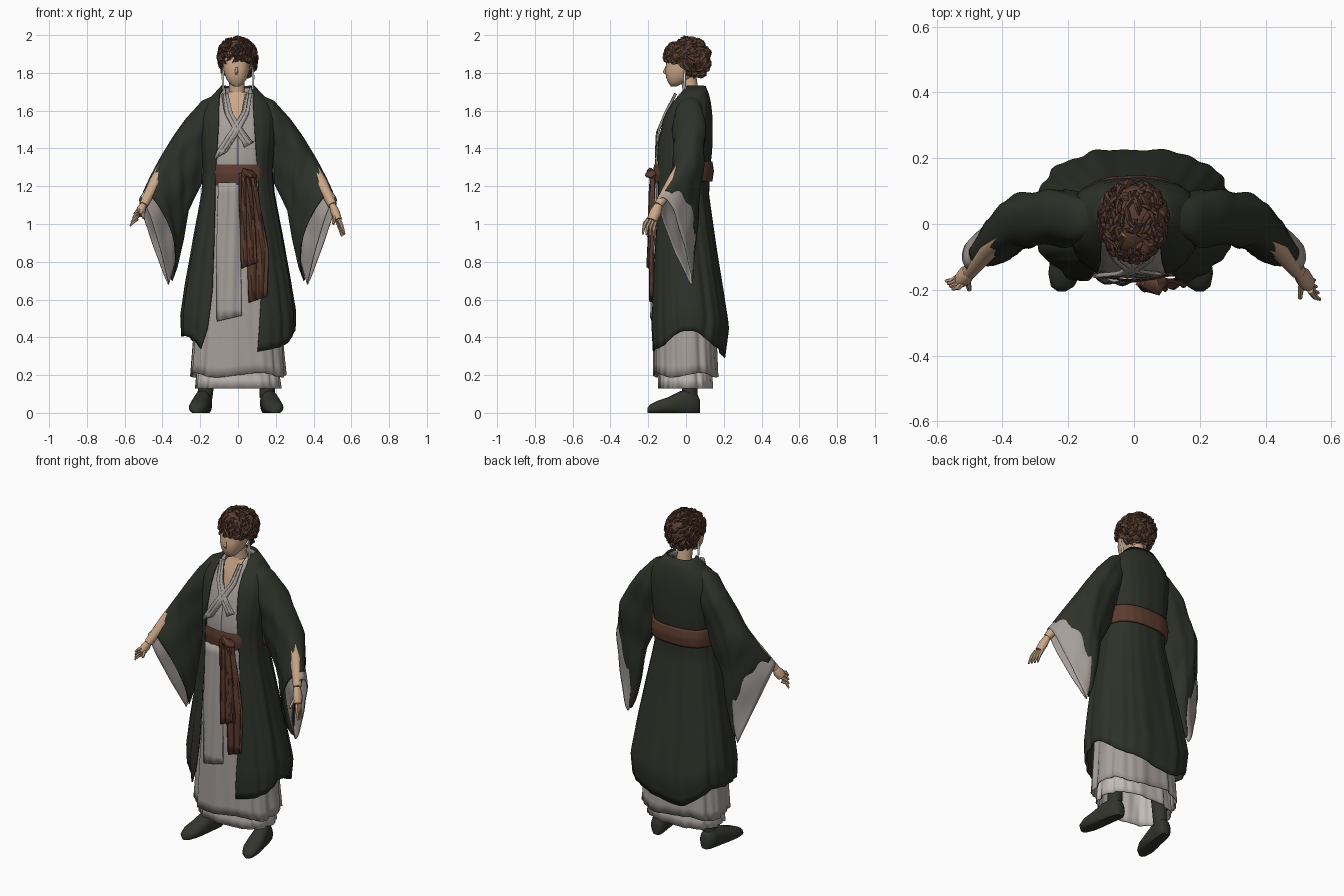
import bpy, bmesh, math, random
from math import sin, cos, pi
from mathutils import Vector

random.seed(4)
cube = bpy.data.objects.get("Cube")
if cube:
    bpy.data.objects.remove(cube, do_unlink=True)


def material(name, *rgb):
    mat = bpy.data.materials.new(name)
    mat.use_nodes = True
    mat.diffuse_color = (*rgb, 1)
    shader = mat.node_tree.nodes["Principled BSDF"]
    shader.inputs["Base Color"].default_value = (*rgb, 1)
    shader.inputs["Roughness"].default_value = 0.9
    return mat


DARK = material("dark green cloth", .027, .031, .022)
GREY = material("warm grey cloth", .38, .345, .32)
PALE = material("pale cloth", .54, .49, .46)
SASH = material("brown sash cloth", .105, .045, .028)
HAIR = material("brown hair", .10, .047, .031)
SKIN = material("skin", .60, .39, .25)
SHOE = material("shoe leather", .032, .035, .026)
WHITE = material("white thread", .85, .85, .83)
POWER = 0.8


def loft(name, strips, mat, wrap=True, caps=False, thick=0.0, smooth_angle=50):
    """Skin each strip (a list of point rings) into one object."""
    bm = bmesh.new()
    for rings in strips:
        grid = [[bm.verts.new(p) for p in ring] for ring in rings]
        count = len(grid[0])
        for low, high in zip(grid, grid[1:]):
            for j in range(count if wrap else count - 1):
                k = (j + 1) % count
                bm.faces.new((low[j], low[k], high[k], high[j]))
        if caps:
            bm.faces.new(grid[0][::-1])
            bm.faces.new(grid[-1])
    bmesh.ops.recalc_face_normals(bm, faces=bm.faces)
    mesh = bpy.data.meshes.new(name)
    bm.to_mesh(mesh)
    bm.free()
    mesh.materials.append(mat)
    for face in mesh.polygons:
        face.use_smooth = True
    mesh.set_sharp_from_angle(angle=math.radians(smooth_angle))
    obj = bpy.data.objects.new(name, mesh)
    bpy.context.collection.objects.link(obj)
    if thick:
        solid = obj.modifiers.new("thickness", "SOLIDIFY")
        solid.thickness = thick
        solid.offset = 0
    return obj


def interp(table, value):
    """Blend the rows of a table whose first column is the key."""
    for a, b in zip(table, table[1:]):
        if min(a[0], b[0]) - 1e-6 <= value <= max(a[0], b[0]) + 1e-6:
            f = (value - a[0]) / (b[0] - a[0])
            return [p + (q - p) * f for p, q in zip(a, b)][1:]


def soft(value):
    return math.copysign(abs(value) ** POWER, value)


def edge_angle(x, rx):
    return math.asin(min(1, max(0, x / rx)) ** (1 / POWER))


def shell(name, table, mat, rows=20, fold=0.0, lift=None, thick=0.0, caps=False, around=120):
    """Body wrap from rows of z, half width, front y, back y and optional right/left opening edges."""
    is_open = len(table[0]) > 4
    top, bottom = table[0][0], table[-1][0]
    rings = []
    for i in range(rows + 1):
        u = i / rows
        z = top + (bottom - top) * u
        rx, front, back, *edges = interp(table, z)
        start, end = 0, 2 * pi
        if is_open:
            start, end = edge_angle(edges[1], rx), end - edge_angle(edges[0], rx)
        ring = []
        for j in range(around + is_open):
            t = start + (end - start) * j / around
            crease = sin(11 * t + 2 * u) + .7 * sin(23 * t - 3 * u) + .6 * (1 - 2 * abs(sin(7 * t + u)))
            w = 1 + fold * (.2 + .8 * u) * crease
            y = (front + back) / 2 - soft(cos(t)) * (back - front) / 2 * w
            dz = lift(t) * u ** 3 if lift else 0
            ring.append((soft(sin(t)) * rx * w, y, z + dz))
        rings.append(ring)
    return loft(name, [rings], mat, not is_open, caps, thick)


def tube(points, radii, sides=8, flat=1.0):
    points = [Vector(p) for p in points]
    rings = []
    for i, p in enumerate(points):
        along = (points[min(i + 1, len(points) - 1)] - points[max(i - 1, 0)]).normalized()
        u = along.cross(Vector((.93, .11, .35))).normalized()
        v = along.cross(u)
        angles = [2 * pi * j / sides for j in range(sides)]
        rings.append([p + (u * cos(a) + v * sin(a) * flat) * radii[i] for a in angles])
    return rings


def ribbon(name, path, mat, thick=.012, wave=.006, bow=.0, steps=14, across=12):
    """Hanging cloth strip from rows of x, y, z and width."""
    table = [(k, *row) for k, row in enumerate(path)]
    rings = []
    for i in range(steps + 1):
        x, y, z, width = interp(table, (len(path) - 1) * i / steps)
        ring = []
        for j in range(across + 1):
            s = j / across - .5
            dy = wave * sin(15 * s + i * .25) + bow * s * s
            ring.append((x + s * width, y + dy, z + .03 * s * (i == steps)))
        rings.append(ring)
    return loft(name, [rings], mat, wrap=False, thick=thick)


# Outer robe, open down the front
robe = [(1.73, .085, -.01, .10, .07, .07), (1.68, .13, -.04, .12, .10, .08),
        (1.63, .185, -.085, .13, .10, .08), (1.55, .20, -.125, .137, .10, .085),
        (1.4, .19, -.16, .135, .11, .095), (1.27, .18, -.16, .12, .12, .105),
        (1.15, .19, -.16, .118, .12, .11), (.9, .235, -.172, .155, .125, .125),
        (.65, .275, -.182, .195, .135, .125), (.45, .30, -.19, .225, .16, .115),
        (.31, .295, -.18, .205, .19, .105)]
shell("outer_robe", robe, DARK, 32, .016, lambda t: .05 - .06 * cos(2 * t) + .015 * sin(5 * t), .008)

# Grey under robe with a V neck, its skirt and the pale underskirt
under = [(1.72, .075, -.015, .09, .065, .06), (1.68, .105, -.045, .105, .065, .05),
         (1.62, .14, -.08, .115, .045, .04), (1.52, .16, -.125, .12, 0, 0),
         (1.4, .16, -.155, .12, 0, 0), (1.33, .16, -.16, .11, 0, 0), (1.22, .155, -.15, .1, 0, 0)]
shell("under_robe", under, GREY, 18, .008, thick=.006)
skirt = [(1.25, .155, -.15, .10), (.9, .19, -.16, .13), (.5, .225, -.166, .155), (.2, .248, -.168, .168)]
shell("grey_skirt", skirt, GREY, 20, .02, lambda t: .012 * sin(4 * t), .006)
shell("pale_underskirt", [(.5, .19, -.13, .12), (.13, .222, -.142, .14)], PALE, 8, .022, None, .006)
ribbon("skirt_front_panel", [(-.05, -.17, 1.22, .11), (-.05, -.178, .85, .13), (-.045, -.182, .5, .13)],
       GREY, .008, .004, .05)
ribbon("right_lapel", [(-.07, -.055, 1.69, .03), (-.05, -.107, 1.59, .04), (0, -.145, 1.5, .05),
                       (.06, -.152, 1.42, .05)], GREY, .01, .002)
ribbon("left_lapel", [(.055, -.055, 1.69, .03), (.04, -.107, 1.59, .04), (-.025, -.153, 1.48, .05),
                      (-.1, -.157, 1.36, .05)], GREY, .012, .002)

# Sash, knot and hanging tails
shell("sash_front", [(1.315, .16, -.168, .1), (1.27, .165, -.175, .1), (1.21, .16, -.168, .1)],
      SASH, 8, .012, lambda t: .01 * sin(t))
shell("sash_back", [(1.33, .188, -.13, .135, .186, .186), (1.28, .19, -.13, .143, .188, .188),
                    (1.225, .188, -.13, .135, .186, .186)], SASH, 8, .006, None, .01)
loft("sash_knot", [tube([(.02, -.175, 1.25), (.04, -.185, 1.265), (.07, -.185, 1.265), (.095, -.17, 1.25)],
                        [.015, .036, .034, .015], 10, .6)], SASH, caps=True)
ribbon("long_sash_tail", [(.06, -.175, 1.27, .05), (.085, -.182, 1.05, .08), (.105, -.186, .85, .11),
                          (.105, -.18, .6, .09)], SASH, wave=.009)
ribbon("short_sash_tail", [(.035, -.18, 1.27, .05), (.045, -.19, 1.05, .07), (.06, -.196, .78, .08)],
       SASH, wave=.007)


# Hanging sleeves: top point, bottom point, half depth, inward sag of the opening
def sleeve(name, side, stations, mat, ripple):
    table = [(k, *row) for k, row in enumerate(stations)]
    last, rings = len(table) - 1, []
    for i in range(last * 5 + 1):
        k = i / 5
        row = interp(table, k)
        top, bottom, depth, sag = Vector(row[:3]), Vector(row[3:6]), row[6], row[7]
        across = Vector((.5 * k / last, 1, 0)).normalized()
        ring = []
        for j in range(40):
            a = 2 * pi * j / 40
            w = 1 + ripple * (sin(3.2 * k + 3 * a) + .7 * sin(7 * a - 2 * k))
            p = (top + bottom) / 2 + (top - bottom) / 2 * cos(a)
            p += across * depth * w * soft(sin(a)) * (.68 + .32 * cos(a))
            ring.append((side * (p.x - sag * sin(a) ** 2), p.y, p.z))
        rings.append(ring)
    loft(name, [rings], mat, thick=.005)


outer_sleeve = [(.09, .03, 1.695, .12, .02, 1.36, .08, 0), (.19, .02, 1.65, .165, .01, 1.27, .105, 0),
                (.27, .02, 1.56, .215, .02, 1.17, .11, 0), (.34, .01, 1.46, .265, .02, 1.07, .105, 0),
                (.40, -.01, 1.36, .29, .03, .92, .10, .01), (.46, -.06, 1.25, .325, .03, .77, .085, .03),
                (.495, -.105, 1.175, .35, .03, .70, .065, .055)]
inner_sleeve = [(.39, -.01, 1.33, .31, .03, .95, .08, .01), (.46, -.065, 1.225, .34, .03, .78, .07, .01),
                (.515, -.125, 1.14, .368, .03, .68, .055, 0)]
for label, side in (("left", 1), ("right", -1)):
    sleeve(label + "_outer_sleeve", side, outer_sleeve, DARK, .07)
    sleeve(label + "_inner_sleeve", side, inner_sleeve, GREY, .08)
    arm = tube([(side * .37, -.01, 1.33), (side * .44, -.07, 1.22), (side * .50, -.145, 1.1)], [.04, .034, .024])
    loft(label + "_forearm", [arm], SKIN, caps=True)


# Hands with four fingers and a thumb
def hand(name, wrist, palm, tip, spread, thumb):
    wrist, palm, tip, spread = Vector(wrist), Vector(palm), Vector(tip), Vector(spread)
    parts = [tube([wrist, wrist.lerp(palm, .5), palm], [.022, .031, .027], 10, .8)]
    for i in range(4):
        base, end = palm + spread * (i - 1.5), tip + spread * (i - 1.5) * 1.3
        bend = base.lerp(end, .5) + Vector((0, -.006, .006))
        parts.append(tube([base, bend, end], [.01, .009, .005], 6))
    parts.append(tube([wrist.lerp(palm, .4), Vector(thumb)], [.013, .007], 6))
    loft(name, parts, SKIN, caps=True)


hand("left_hand", (.50, -.145, 1.1), (.53, -.18, 1.02), (.557, -.2, .94), (.004, -.015, .003), (.505, -.225, 1.0))
hand("right_hand", (-.50, -.145, 1.1), (-.525, -.168, 1.05), (-.562, -.185, 1.02), (.005, -.006, .016),
     (-.5, -.2, 1.03))

# Chest, neck and plain face
shell("chest", [(1.7, .045, -.02, .07), (1.67, .08, -.03, .07), (1.62, .11, -.055, .08), (1.45, .12, -.1, .08)],
      SKIN, 8, around=32)
loft("neck", [tube([(0, .035, 1.62), (-.005, .025, 1.7), (-.008, .01, 1.8)], [.055, .042, .042], 16)], SKIN)
face = [(1.965, .04, -.04, .06), (1.92, .07, -.09, .095), (1.86, .073, -.104, .095), (1.81, .068, -.11, .07),
        (1.77, .055, -.104, .03), (1.742, .036, -.09, -.02), (1.728, .014, -.08, -.05)]
shell("face", face, SKIN, 16, caps=True, around=32).location.x = -.008
loft("nose", [tube([(-.008, -.103, 1.835), (-.008, -.114, 1.805), (-.008, -.105, 1.793)], [.004, .009, .005])],
     SKIN, caps=True)
for label, side in (("left", 1), ("right", -1)):
    cord = tube([(side * .078, -.005, 1.83), (side * .08, -.008, 1.78), (side * .078, -.005, 1.71)], [.004, .007, .005])
    loft(label + "_ear_tassel", [cord], WHITE, caps=True)

# Hair: a cap trimmed around the face plus many curled locks
CENTRE = Vector((-.003, .01, 1.885))


def on_head(d, scale):
    stretch = .092 if d.z > 0 else .125
    return CENTRE + Vector((d.x * .095, d.y * .11, d.z * stretch)) * scale


bm = bmesh.new()
bmesh.ops.create_uvsphere(bm, u_segments=32, v_segments=20, radius=1)
for v in bm.verts:
    v.co = on_head(v.co, 1)
bare = [v for v in bm.verts if v.co.z < (1.845 if v.co.y < -.015 else 1.775)]
bmesh.ops.delete(bm, geom=bare, context="VERTS")
cap_mesh = bpy.data.meshes.new("hair_cap")
bm.to_mesh(cap_mesh)
bm.free()
cap_mesh.materials.append(HAIR)
bpy.context.collection.objects.link(bpy.data.objects.new("hair_cap", cap_mesh))

locks = []
while len(locks) < 260:
    d = Vector([random.gauss(0, 1) for _ in range(3)]).normalized()
    drift = Vector((random.uniform(-1, 1), random.uniform(-1, 1), random.uniform(-1.1, .4)))
    drift = (drift - d * drift.dot(d)) * random.uniform(.4, .8)
    end = (d + drift).normalized()
    if any(q.z < (-.3 if q.y < -.1 else -.85) for q in (d, end)):
        continue
    flick, path = random.uniform(.03, .14), []
    for i in range(7):
        s = i / 6
        p = on_head((d + drift * s).normalized(), .98 + .1 * sin(pi * s) + flick * s * s)
        p.z = min(p.z, 1.995)
        path.append(p)
    size = random.uniform(.009, .016)
    locks.append(tube(path, [size * w for w in (.5, .9, 1, .9, .7, .45, .1)], 5, .6))
tuft = [(-.02, .02, 1.97), (-.012, .0, 1.99), (.0, -.01, 1.995), (.015, -.015, 1.98)]
locks.append(tube(tuft, [.006, .006, .005, .002], 5))
loft("hair_locks", locks, HAIR, caps=True, smooth_angle=35)

# Shoes turned slightly outward, with dark trouser legs above
sole = [(.073, .022, .07), (.06, .038, .1), (.02, .045, .125), (-.03, .047, .115), (-.09, .052, .085),
        (-.15, .05, .065), (-.19, .035, .045), (-.205, .012, .025)]
for label, side in (("left", 1), ("right", -1)):
    rings = []
    for y, half, height in sole:
        x = side * (.175 - .17 * y) - .01
        turn = [2 * pi * j / 20 for j in range(20)]
        rings.append([(x + half * soft(sin(a)), y, max(0, height * (.45 + .55 * cos(a)))) for a in turn])
    loft(label + "_shoe", [rings], SHOE, caps=True)
    leg = tube([(side * .165 - .01, .02, .08), (side * .15, .02, .4)], [.04, .05], 14)
    loft(label + "_trouser_leg", [leg], SHOE)
